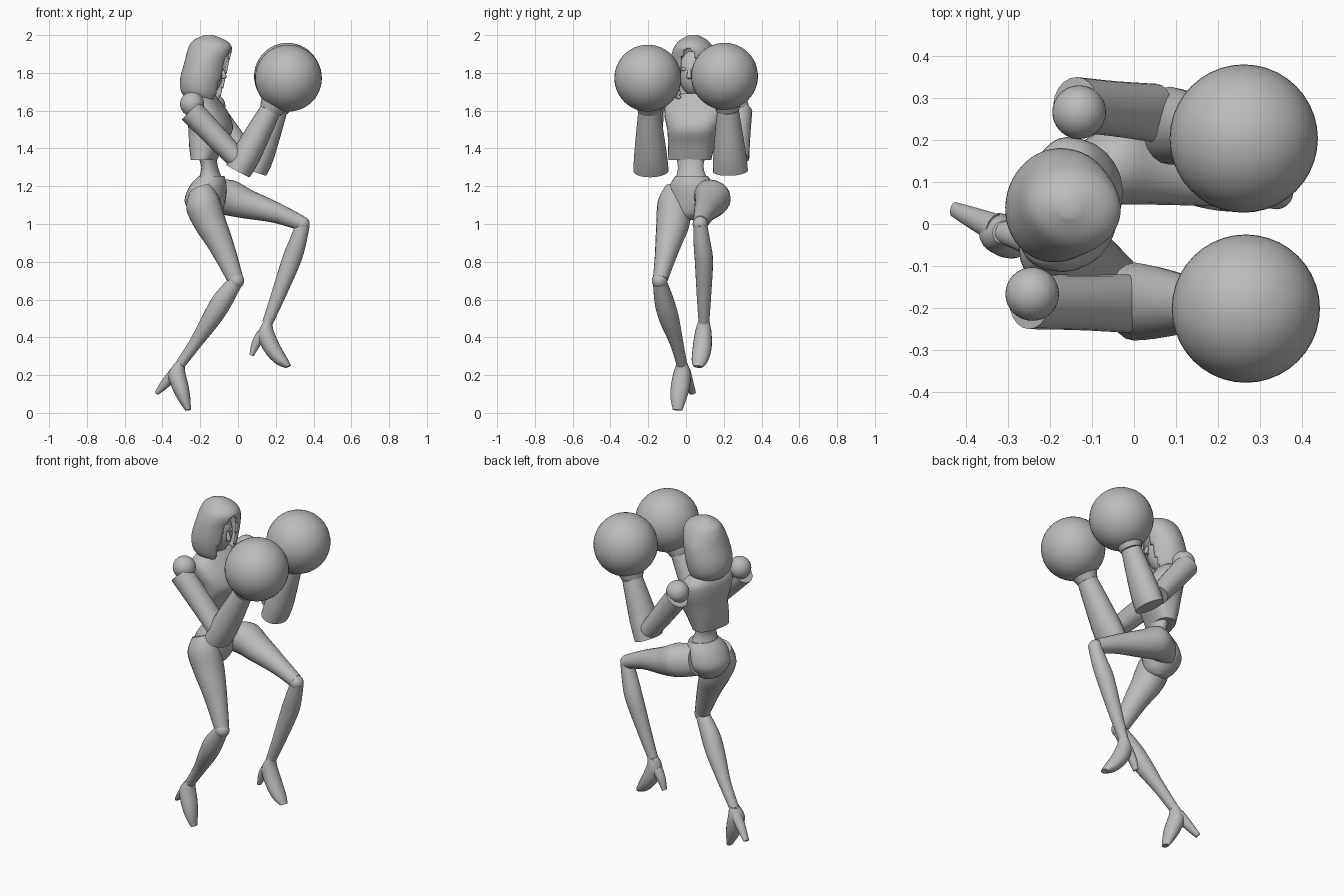
import bpy, bmesh, math
from mathutils import Vector

cube = bpy.data.objects.get("Cube")
if cube:
    bpy.data.objects.remove(cube, do_unlink=True)

# One plain grey for the whole figure
grey = bpy.data.materials.new("plain grey")
grey.use_nodes = True
colour = (0.5, 0.5, 0.5, 1)
grey.diffuse_color = colour
grey.node_tree.nodes["Principled BSDF"].inputs["Base Color"].default_value = colour

UP = Vector((0, 0, 1))
SIDE = Vector((0, 1, 0))
CHEST_SIDE = Vector((.25, .97, 0)).normalized()
HIP_SIDE = Vector((.35, .94, 0)).normalized()
FORWARD = CHEST_SIDE.cross(UP)


def finish(name, bm, angle=40):
    """Turn a bmesh into a named, shaded object."""
    bmesh.ops.recalc_face_normals(bm, faces=bm.faces[:])
    mesh = bpy.data.meshes.new(name)
    bm.to_mesh(mesh)
    bm.free()
    mesh.materials.append(grey)
    obj = bpy.data.objects.new(name, mesh)
    bpy.context.collection.objects.link(obj)
    bpy.ops.object.select_all(action='DESELECT')
    obj.select_set(True)
    bpy.context.view_layer.objects.active = obj
    bpy.ops.object.shade_smooth_by_angle(angle=math.radians(angle))
    return obj


def smooth_between(rows, steps):
    """Catmull-Rom interpolation of the stations."""
    out = []
    for i in range(len(rows) - 1):
        p0, p1 = rows[max(i - 1, 0)], rows[i]
        p2, p3 = rows[i + 1], rows[min(i + 2, len(rows) - 1)]
        for k in range(steps):
            t = k / steps
            out.append([b + t / 2 * (c - a + t * (2 * a - 5 * b + 4 * c - d
                        + t * (3 * (b - c) + d - a)))
                        for a, b, c, d in zip(p0, p1, p2, p3)])
    return out + [list(rows[-1])]


def loft(name, rows, side=SIDE, axis=None, sides=20, steps=4, power=1.0, cut=None):
    """Skin elliptical rings; each station is x, y, z, depth and width radius."""
    along = (axis or Vector(rows[-1][:3]) - Vector(rows[0][:3])).normalized()
    wide = (side - along * side.dot(along)).normalized()
    deep = wide.cross(along)
    bm = bmesh.new()
    rings = []
    for x, y, z, d, w in smooth_between(rows, steps):
        ring = []
        for k in range(sides):
            t = math.tau * k / sides
            c, s = math.cos(t), math.sin(t)
            c = math.copysign(abs(c) ** power, c)
            s = math.copysign(abs(s) ** power, s)
            ring.append(bm.verts.new(Vector((x, y, z)) + deep * max(d, .003) * c
                                     + wide * max(w, .003) * s))
        rings.append(ring)
    for r, q in zip(rings, rings[1:]):
        for k in range(sides):
            n = (k + 1) % sides
            bm.faces.new((r[k], r[n], q[n], q[k]))
    bm.faces.new(rings[-1])
    if cut:
        doomed = [f for f in bm.faces if cut(f.calc_center_median())]
        bmesh.ops.delete(bm, geom=doomed, context='FACES')
    else:
        bm.faces.new(rings[0])
    return finish(name, bm)


def ball(name, centre, size, u=32, v=20):
    bm = bmesh.new()
    bmesh.ops.create_uvsphere(bm, u_segments=u, v_segments=v, radius=1)
    scale = Vector(size) if isinstance(size, tuple) else Vector((size,) * 3)
    for vert in bm.verts:
        vert.co = Vector(centre) + vert.co * scale
    return finish(name, bm)


# Hood with a pointed opening around the face
MID = Vector((-.17, .045, 0))


def in_opening(p):
    rel = p - MID
    h = (p.z - 1.65) / .28
    if not 0 <= h < 1:
        return False
    return rel.dot(FORWARD) > 0 and abs(rel.dot(CHEST_SIDE)) < .07 * math.sqrt(1 - h * h)


hood = loft("hood", [
    (-.18, .045, 1.66, .09, .1),
    (-.19, .045, 1.70, .11, .125),
    (-.185, .045, 1.77, .12, .137),
    (-.165, .045, 1.86, .117, .13),
    (-.148, .04, 1.93, .117, .105),
    (-.15, .04, 1.97, .09, .075),
    (-.155, .04, 2, .025, .025)],
    CHEST_SIDE, UP, sides=48, steps=6, cut=in_opening)
shell = hood.modifiers.new("cloth", 'SOLIDIFY')
shell.thickness = .012
shell.offset = -1

# Head, face and neck
ball("head", (-.165, .04, 1.8), (.085, .08, .12))
face = Vector((-.165, .04, 1.79)) + FORWARD * .084
loft("nose", [(*(face + UP * .035), .006, .008), (*(face + FORWARD * .012 - UP * .012), .012, .013),
              (*(face - UP * .022), .005, .01)], CHEST_SIDE, UP, sides=10)
for label, sign in (("left", 1), ("right", -1)):
    spot = face + CHEST_SIDE * sign * .033 + UP * .03 - FORWARD * .012
    ball(label + "_eye", spot, (.01, .016, .01), 16, 8)
loft("neck", [(-.18, .05, 1.6, .045, .05), (-.17, .045, 1.74, .04, .042)], axis=UP)

# Torso, waist and pelvis
loft("chest", [
    (-.18, .02, 1.34, .062, .115),
    (-.165, .03, 1.42, .088, .125),
    (-.145, .04, 1.5, .112, .138),
    (-.16, .045, 1.58, .105, .16),
    (-.18, .05, 1.645, .08, .15),
    (-.18, .05, 1.69, .05, .07)],
    CHEST_SIDE, UP, sides=28, power=.8)
loft("waist", [
    (-.168, .025, 1.38, .05, .085),
    (-.15, .025, 1.3, .042, .07),
    (-.145, .03, 1.23, .065, .09)], CHEST_SIDE, UP)
loft("pelvis", [
    (-.14, .03, 1.255, .065, .088),
    (-.158, .03, 1.2, .095, .12),
    (-.175, .03, 1.12, .105, .125),
    (-.165, .02, 1.05, .075, .075),
    (-.16, .02, 1.02, .03, .03)], HIP_SIDE, UP, sides=28)

# Right leg, standing with the knee bent
loft("right_thigh", [
    (-.2, -.05, 1.19, .06, .06),
    (-.188, -.06, 1.11, .092, .09),
    (-.145, -.07, 1, .084, .088),
    (-.1, -.09, .91, .07, .072),
    (-.06, -.11, .82, .058, .056),
    (-.015, -.135, .71, .043, .04)])
ball("right_knee", (-.008, -.14, .7), .041, 20, 12)
loft("right_shin", [
    (-.01, -.14, .7, .038, .036),
    (-.085, -.115, .59, .054, .052),
    (-.14, -.09, .5, .05, .053),
    (-.225, -.05, .37, .034, .036),
    (-.31, -.02, .25, .026, .028)])
loft("right_foot", [
    (-.31, -.02, .265, .028, .028),
    (-.325, -.02, .21, .046, .046),
    (-.306, -.03, .14, .044, .05),
    (-.285, -.04, .075, .033, .042),
    (-.264, -.045, .015, .015, .025)])
loft("right_heel", [
    (-.33, -.01, .22, .03, .035),
    (-.385, .015, .155, .025, .026),
    (-.43, .035, .105, .012, .018)], sides=12)

# Left leg, raised
loft("left_thigh", [
    (-.15, .1, 1.15, .085, .08),
    (-.05, .14, 1.14, .095, .096),
    (.05, .13, 1.105, .078, .084),
    (.2, .1, 1.06, .055, .058),
    (.335, .077, 1.005, .04, .04)])
ball("left_knee", (.34, .075, 1), .04, 20, 12)
loft("left_shin", [
    (.345, .075, 1, .036, .036),
    (.315, .085, .9, .046, .045),
    (.28, .095, .8, .05, .048),
    (.205, .095, .6, .037, .037),
    (.155, .095, .475, .028, .028)])
loft("left_foot", [
    (.155, .095, .485, .03, .03),
    (.145, .092, .425, .045, .044),
    (.182, .085, .34, .044, .05),
    (.23, .072, .275, .034, .042),
    (.265, .063, .245, .016, .025)])
loft("left_heel", [
    (.13, .095, .42, .03, .034),
    (.095, .1, .365, .024, .026),
    (.072, .102, .305, .012, .018)], sides=12)

# Arms: shoulder ball, sleeve, flared gauntlet, cuff and round glove
ARMS = {
    "right": ((-.243, -.167, 1.635), (-.25, -.185, 1.6), (-.01, -.19, 1.35),
              (0, -.185, 1.28), (.17, -.195, 1.6), (.267, -.202, 1.772)),
    "left": ((-.131, .267, 1.625), (-.14, .285, 1.6), (.05, .265, 1.35),
             (.085, .235, 1.28), (.205, .222, 1.6), (.262, .204, 1.782))}
for label, (shoulder, sleeve, bend, elbow, wrist, fist) in ARMS.items():
    ball(label + "_shoulder", shoulder, .064)
    middle = Vector(sleeve).lerp(Vector(bend), .5)
    loft(label + "_upper_arm", [(*sleeve, .066, .066), (*middle, .062, .066),
                                (*bend, .055, .07)])
    third = Vector(elbow).lerp(Vector(wrist), .3)
    loft(label + "_forearm", [(*elbow, .07, .093), (*third, .075, .086),
                              (*wrist, .056, .058)], steps=3)
    cuff = Vector(wrist).lerp(Vector(fist), .4)
    loft(label + "_cuff", [(*wrist, .06, .06), (*cuff, .085, .085)], steps=2)
    ball(label + "_glove", fist, .177, 40, 24)
